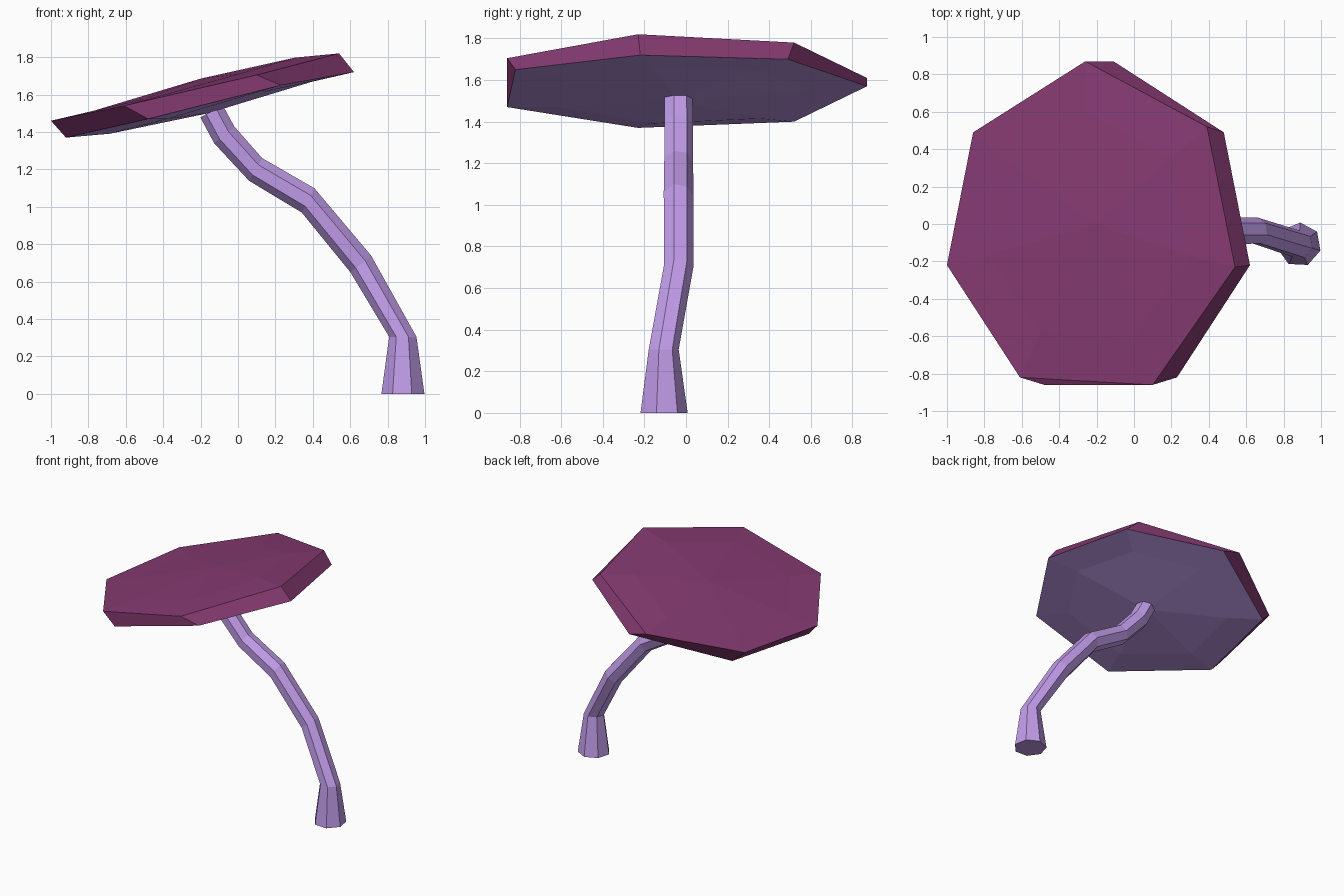
import bpy, math
from mathutils import Vector

if "Cube" in bpy.data.objects:
    bpy.data.objects.remove(bpy.data.objects["Cube"])

N = 7


def material(name, color):
    m = bpy.data.materials.new(name)
    m.diffuse_color = (*color, 1)
    m.use_nodes = True
    m.node_tree.nodes["Principled BSDF"].inputs["Base Color"].default_value = m.diffuse_color
    return m


def build(name, rings, start, end, mats, end_mat=0):
    """Skin a stack of rings; each end is closed by a fan to a point."""
    verts = [tuple(v) for ring in rings for v in ring]
    faces = []
    for r in range(len(rings) - 1):
        for i in range(N):
            j = (i + 1) % N
            faces.append((r * N + i, r * N + j, (r + 1) * N + j, (r + 1) * N + i))
    s, e, top = len(verts), len(verts) + 1, (len(rings) - 1) * N
    verts += [tuple(start), tuple(end)]
    for i in range(N):
        j = (i + 1) % N
        faces.append((s, j, i))
        faces.append((e, top + i, top + j))
    mesh = bpy.data.meshes.new(name)
    mesh.from_pydata(verts, [], faces)
    for m in mats:
        mesh.materials.append(m)
    obj = bpy.data.objects.new(name, mesh)
    bpy.context.collection.objects.link(obj)
    return obj


def inner(ring, scale, lift):
    """Shrink a rim ring toward its middle, warping it slightly along x."""
    c = sum(ring, Vector()) / N
    out = [c + (v - c) * scale for v in ring]
    for v in out:
        v.z += lift + 0.03 * (v.x + 0.2)
    return out


plum = material("plum", (0.235, 0.042, 0.165))
lilac = material("lilac", (0.53, 0.33, 0.81))

# Cap: tilted, irregular seven-sided disc with a thin slanted rim
top = [Vector(p) for p in (
    (0.54, -0.23, 1.82), (0.39, 0.52, 1.78), (-0.26, 0.87, 1.61), (-0.86, 0.49, 1.48),
    (-1.0, -0.22, 1.46), (-0.61, -0.82, 1.54), (0.10, -0.86, 1.705))]
bottom = [Vector(p) for p in (
    (0.62, -0.22, 1.72), (0.48, 0.49, 1.70), (-0.11, 0.87, 1.57), (-0.77, 0.52, 1.40),
    (-0.92, -0.23, 1.37), (-0.48, -0.86, 1.47), (0.23, -0.82, 1.65))]
cap = build("cap", [inner(bottom, 0.7, -0.02), bottom, top, inner(top, 0.7, 0.02)],
            (-0.16, -0.04, 1.50), (-0.2, 0, 1.685), [plum, lilac])
# Underside takes the stem colour
for p in cap.data.polygons:
    if all(i < 2 * N or i == 4 * N for i in p.vertices):
        p.material_index = 1

# Stem: bent seven-sided tube; (x, y, z, radius, section tilt in degrees)
path = [(0.883, -0.11, 0, 0.118, 0), (0.882, -0.11, 0.305, 0.075, 0),
        (0.657, -0.038, 0.695, 0.073, 39), (0.375, -0.038, 1.035, 0.075, 62),
        (0.095, -0.038, 1.20, 0.072, 60), (-0.073, -0.038, 1.385, 0.072, 40),
        (-0.14, -0.038, 1.51, 0.07, 27)]
rings = []
for x, y, z, r, tilt in path:
    t = math.radians(tilt)
    ring = []
    for i in range(N):
        a = math.radians(-15.7 + 360 / N * i)
        u = r * math.cos(a)
        ring.append((x + u * math.cos(t), y + r * math.sin(a), z + u * math.sin(t)))
    rings.append(ring)
build("stem", rings, path[0][:3], path[-1][:3], [lilac])
